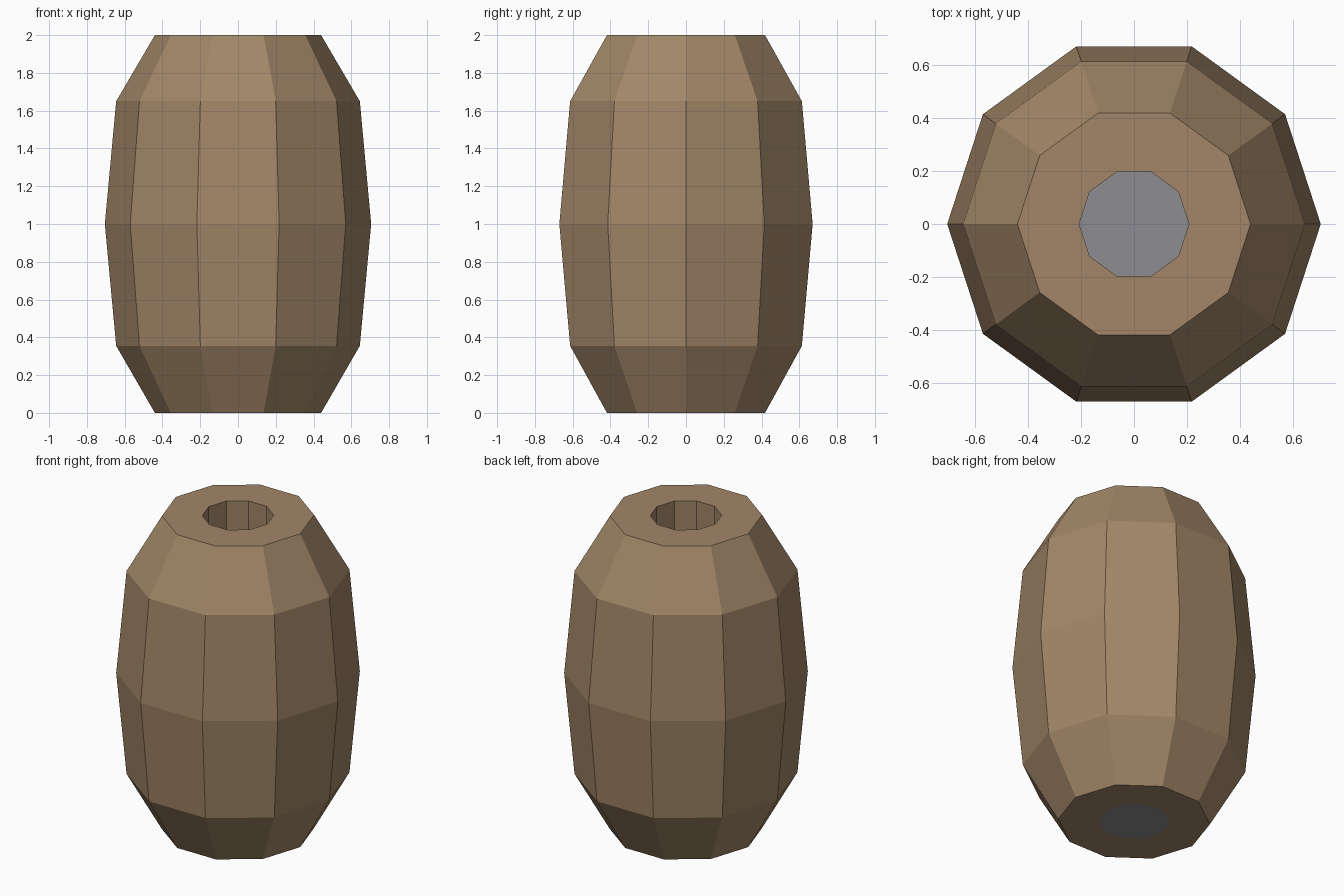
import bpy
import bmesh
from math import cos, sin, tau

SIDES = 10
BORE = 0.207

cube = bpy.data.objects.get("Cube")
if cube:
    bpy.data.objects.remove(cube, do_unlink=True)


def make_material(name, rgb):
    mat = bpy.data.materials.new(name)
    mat.use_nodes = True
    colour = (*rgb, 1.0)
    mat.diffuse_color = colour
    bsdf = next(n for n in mat.node_tree.nodes if n.type == "BSDF_PRINCIPLED")
    bsdf.inputs["Base Color"].default_value = colour
    return mat


def make_object(name, bm, mat):
    bmesh.ops.recalc_face_normals(bm, faces=bm.faces[:])
    mesh = bpy.data.meshes.new(name)
    bm.to_mesh(mesh)
    bm.free()
    mesh.materials.append(mat)
    obj = bpy.data.objects.new(name, mesh)
    bpy.context.collection.objects.link(obj)
    return obj


def ring(bm, radius, z):
    return [bm.verts.new((radius * cos(tau * i / SIDES), radius * sin(tau * i / SIDES), z))
            for i in range(SIDES)]


def bridge(bm, a, b):
    for i in range(SIDES):
        j = (i + 1) % SIDES
        bm.faces.new((a[i], a[j], b[j], b[i]))


brown = make_material("wood brown", (0.36, 0.24, 0.137))
grey = make_material("metal grey", (0.27, 0.265, 0.285))

# Barrel: closed loop of rings, up the outside and back down the bore
profile = [(BORE, 0), (0.44, 0), (0.645, 0.355), (0.705, 1.0),
           (0.645, 1.65), (0.44, 2.0), (BORE, 2.0)]
bm = bmesh.new()
rings = [ring(bm, r, z) for r, z in profile]
for k, loop in enumerate(rings):
    bridge(bm, loop, rings[(k + 1) % len(rings)])
make_object("barrel_body", bm, brown)

# Thin plate closing the bottom of the bore
bm = bmesh.new()
low, high = ring(bm, BORE, 0), ring(bm, BORE, 0.008)
bridge(bm, low, high)
bm.faces.new(low)
bm.faces.new(high)
make_object("bore_plate", bm, grey)
